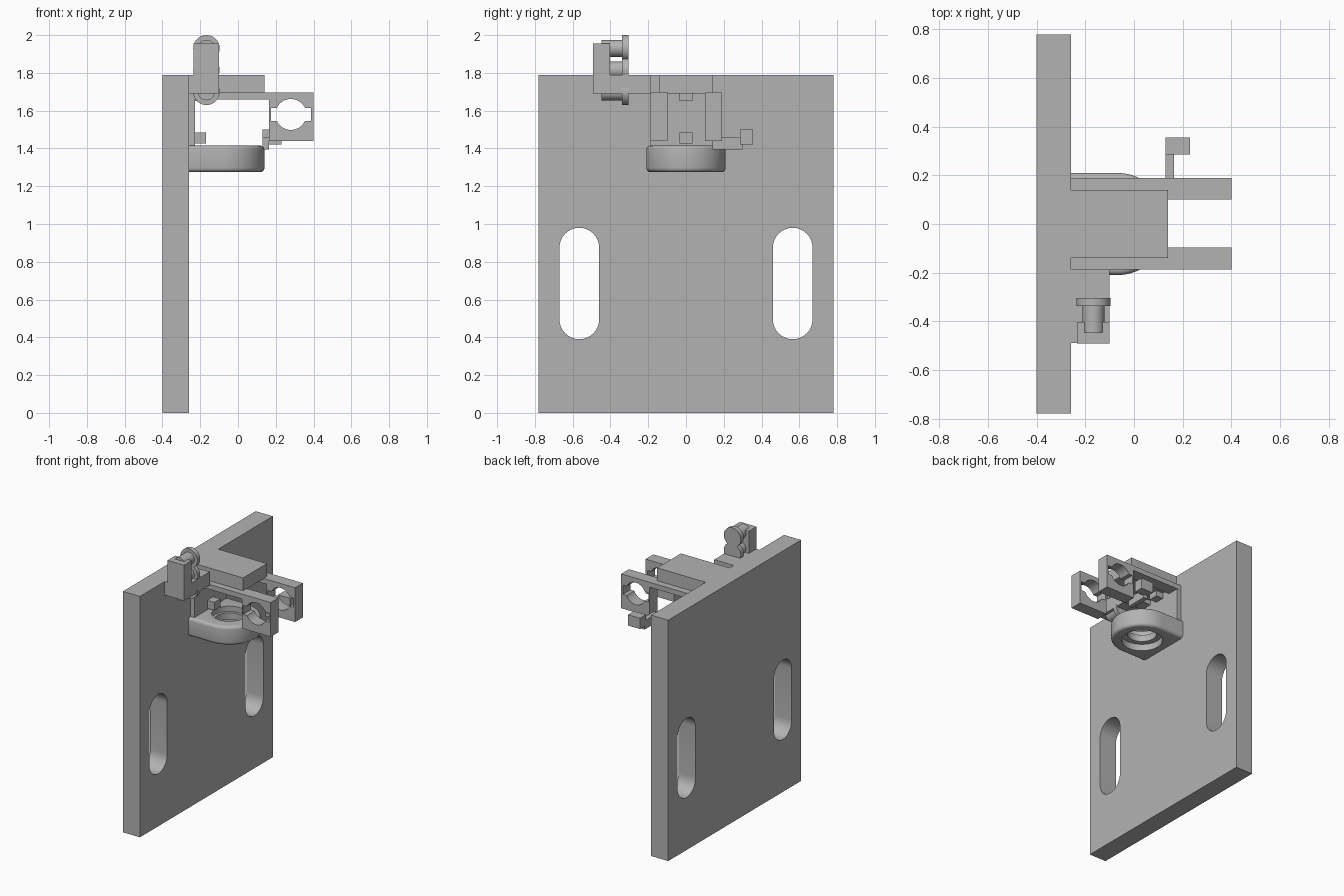
import bpy, bmesh, math
from mathutils import Vector

cube = bpy.data.objects.get("Cube")
if cube:
    bpy.data.objects.remove(cube, do_unlink=True)

GREY = (0.45, 0.45, 0.45, 1.0)
mat = bpy.data.materials.new("plain_grey")
mat.use_nodes = True
mat.diffuse_color = GREY
mat.node_tree.nodes["Principled BSDF"].inputs["Base Color"].default_value = GREY


def finish(name, bm, smooth=False):
    bmesh.ops.recalc_face_normals(bm, faces=bm.faces[:])
    me = bpy.data.meshes.new(name)
    bm.to_mesh(me)
    bm.free()
    me.materials.append(mat)
    ob = bpy.data.objects.new(name, me)
    bpy.context.collection.objects.link(ob)
    if smooth:
        shade(ob)
    return ob


def shade(ob):
    bpy.ops.object.select_all(action='DESELECT')
    ob.select_set(True)
    bpy.context.view_layer.objects.active = ob
    bpy.ops.object.shade_smooth_by_angle(angle=math.radians(35))


def box(name, x0, x1, y0, y1, z0, z1):
    bm = bmesh.new()
    bmesh.ops.create_cube(bm, size=1)
    for v in bm.verts:
        v.co = (x0 if v.co.x < 0 else x1, y0 if v.co.y < 0 else y1,
                z0 if v.co.z < 0 else z1)
    return finish(name, bm)


def prism_mesh(loops, axis, a, b):
    """Outline plus hole loops, filled and extruded along an axis from a to b."""
    place = {'x': lambda u, v: (a, u, v), 'y': lambda u, v: (u, a, v),
             'z': lambda u, v: (u, v, a)}[axis]
    bm = bmesh.new()
    edges = []
    for loop in loops:
        vs = [bm.verts.new(place(*p)) for p in loop]
        edges += [bm.edges.new((vs[i - 1], vs[i])) for i in range(len(vs))]
    if len(loops) == 1:
        bm.faces.new(vs)
    else:
        bmesh.ops.triangle_fill(bm, edges=edges, use_beauty=True)
    ext = bmesh.ops.extrude_face_region(bm, geom=bm.faces[:], use_keep_orig=True)
    shift = Vector([b - a if axis == k else 0 for k in "xyz"])
    moved = [g for g in ext["geom"] if isinstance(g, bmesh.types.BMVert)]
    bmesh.ops.translate(bm, verts=moved, vec=shift)
    return bm


def arc(cx, cy, r, a0, a1, n):
    angles = [math.radians(a0 + (a1 - a0) * i / n) for i in range(n + 1)]
    return [(cx + r * math.cos(t), cy + r * math.sin(t)) for t in angles]


def circle(cx, cy, r, n=40):
    return arc(cx, cy, r, 0, 360, n)[:-1]


# Back plate with two rounded slots
def slot(cy):
    return arc(cy, 0.875, 0.105, 0, 180, 16) + arc(cy, 0.495, 0.105, 180, 360, 16)


outline = [(-0.78, 0), (0.78, 0), (0.78, 1.79), (-0.78, 1.79)]
finish("back_plate", prism_mesh([outline, slot(-0.565), slot(0.565)], 'x', -0.40, -0.26), True)

# Top shelf and rear wall of the bracket
box("top_shelf", -0.26, 0.14, -0.14, 0.14, 1.692, 1.79)
box("bracket_wall", -0.26, -0.228, -0.188, 0.188, 1.41, 1.692)

# Side arms, each with a round hole that has two side notches
CX, CZ, R, H, W = 0.28, 1.58, 0.082, 0.034, 0.106
a = math.degrees(math.asin(H / R))
keyhole = (arc(CX, CZ, R, a, 180 - a, 16) + [(CX - W, CZ + H), (CX - W, CZ - H)]
           + arc(CX, CZ, R, 180 + a, 360 - a, 16) + [(CX + W, CZ - H), (CX + W, CZ + H)])
arm = [(-0.26, 1.658), (0.165, 1.658), (0.165, 1.44), (0.40, 1.44), (0.40, 1.695), (-0.26, 1.695)]
for side, y0, y1 in (("left", 0.10, 0.19), ("right", -0.188, -0.097)):
    finish(f"{side}_arm", prism_mesh([arm, keyhole], 'y', y0, y1), True)

# Small locating blocks on the wall
box("lower_stop", -0.23, -0.17, -0.035, 0.035, 1.425, 1.485)
box("upper_stop", -0.23, -0.17, -0.035, 0.035, 1.65, 1.695)

# Eyelet: rounded end, softened rims, stepped hole
outline = [(-0.26, -0.21)] + arc(-0.07, 0, 0.21, -90, 90, 40) + [(-0.26, 0.21)]
bm = prism_mesh([outline], 'z', 1.275, 1.415)
rims = [e for e in bm.edges
        if abs(e.verts[0].co.z - e.verts[1].co.z) < 1e-4
        and max(v.co.x for v in e.verts) > -0.25]
bmesh.ops.bevel(bm, geom=rims, offset=0.022, segments=4, profile=0.5, affect='EDGES')
eyelet = finish("eyelet", bm)
for r, z0, z1 in ((0.10, 1.2, 1.5), (0.14, 1.2, 1.325), (0.12, 1.375, 1.5)):
    cutter = finish("eyelet_cutter", prism_mesh([circle(-0.07, 0, r, 48)], 'z', z0, z1))
    cutter.hide_render = True
    mod = eyelet.modifiers.new("hole", 'BOOLEAN')
    mod.operation, mod.solver, mod.object = 'DIFFERENCE', 'EXACT', cutter
    bpy.context.view_layer.objects.active = eyelet
    bpy.ops.object.modifier_apply(modifier=mod.name)
    bpy.data.objects.remove(cutter, do_unlink=True)
shade(eyelet)

# Side hook
box("hook_bar", 0.13, 0.165, 0.14, 0.30, 1.395, 1.46)
box("hook_tip", 0.13, 0.23, 0.285, 0.355, 1.42, 1.50)

# Pin holder: foot and upright
box("pin_foot", -0.26, -0.10, -0.49, -0.188, 1.69, 1.79)
box("pin_upright", -0.235, -0.10, -0.492, -0.402, 1.69, 1.955)

# Column of headed pins
for i, z in enumerate((1.70, 1.815, 1.93), 1):
    finish(f"pin_shaft_{i}", prism_mesh([circle(-0.167, z, 0.045)], 'y', -0.447, -0.32), True)
    finish(f"pin_head_{i}", prism_mesh([circle(-0.167, z, 0.07)], 'y', -0.338, -0.305), True)
